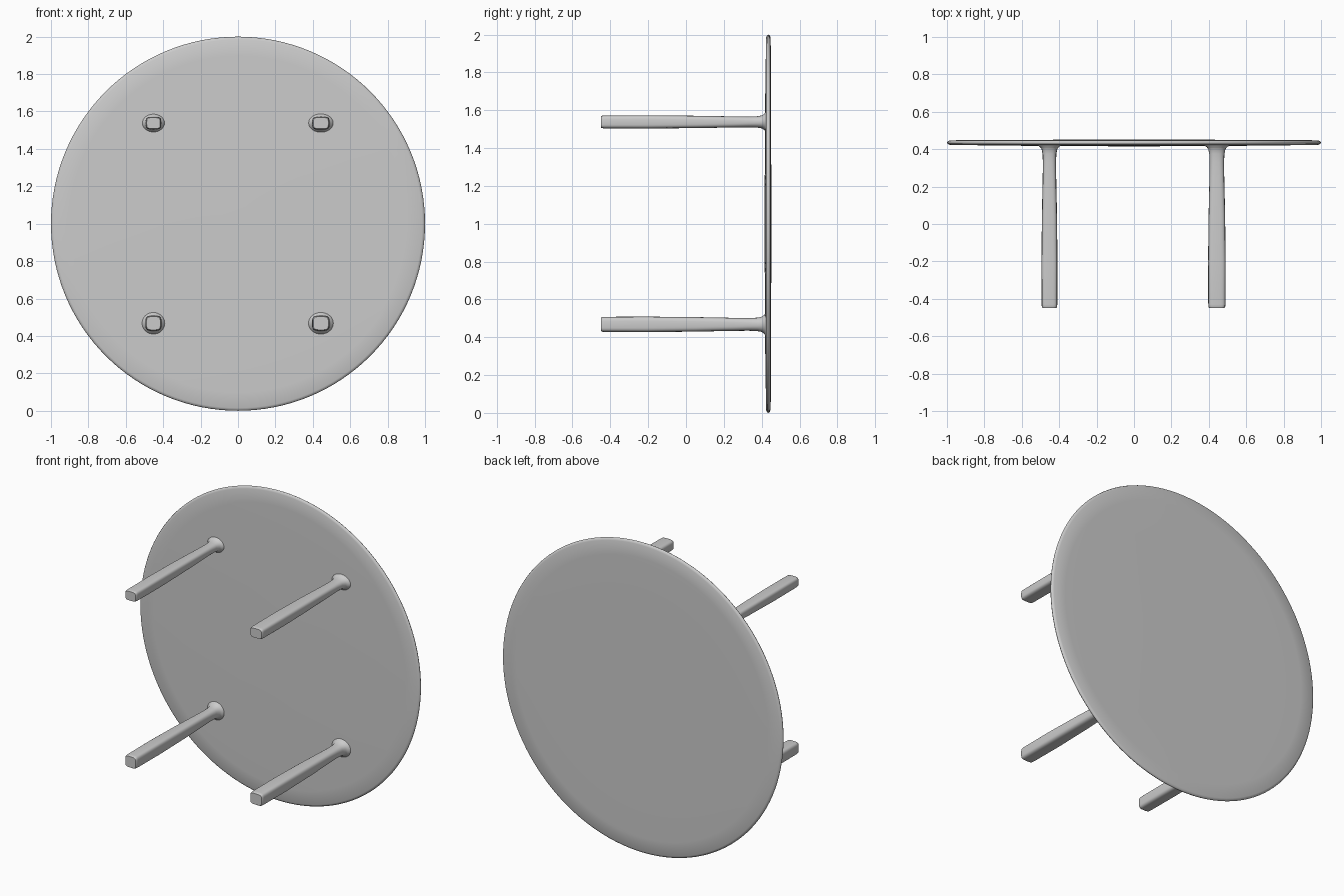
import bpy, bmesh, math

if "Cube" in bpy.data.objects:
    bpy.data.objects.remove(bpy.data.objects["Cube"])


def loft(name, rings, angle=40):
    """Skin a list of equal-length vertex rings and cap both ends."""
    bm = bmesh.new()
    rows = [[bm.verts.new(p) for p in ring] for ring in rings]
    n = len(rows[0])
    for a, b in zip(rows, rows[1:]):
        for i in range(n):
            bm.faces.new((a[i], a[(i + 1) % n], b[(i + 1) % n], b[i]))
    bm.faces.new(rows[0])
    bm.faces.new(rows[-1])
    bmesh.ops.recalc_face_normals(bm, faces=bm.faces)
    mesh = bpy.data.meshes.new(name)
    bm.to_mesh(mesh)
    bm.free()
    obj = bpy.data.objects.new(name, mesh)
    bpy.context.collection.objects.link(obj)
    bpy.context.view_layer.objects.active = obj
    obj.select_set(True)
    bpy.ops.object.shade_smooth_by_angle(angle=math.radians(angle))
    obj.select_set(False)
    return obj


def section(cx, cz, y, w, h, n, count):
    """Superellipse in the XZ plane; n = 2 is round, larger is squarer."""
    pts = []
    for i in range(count):
        t = 2 * math.pi * i / count
        c, s = math.cos(t), math.sin(t)
        pts.append((cx + w / 2 * math.copysign(abs(c) ** (2 / n), c), y,
                    cz + h / 2 * math.copysign(abs(s) ** (2 / n), s)))
    return pts


# Round table top, slightly thicker in the middle, with a rounded rim
top_profile = [(0.1, 0.4155), (0.4, 0.417), (0.7, 0.419), (0.9, 0.422),
               (0.985, 0.4235), (0.996, 0.428), (1.0, 0.435), (0.996, 0.442),
               (0.985, 0.447), (0.9, 0.449), (0.7, 0.450), (0.1, 0.451)]
loft("table_top", [section(0, 1, y, 2 * r, 2 * r, 2, 128)
                   for r, y in top_profile], 60)

# Rounded-square legs: y, scale of the section, squareness
leg_profile = [(-0.45, 0.88, 4), (-0.444, 0.97, 4), (-0.43, 1.0, 4),
               (-0.2, 1.02, 4), (0.05, 0.96, 3.5), (0.25, 0.86, 3),
               (0.33, 0.84, 2.6), (0.375, 0.88, 2.4), (0.4, 1.0, 2.2),
               (0.412, 1.2, 2), (0.419, 1.45, 2), (0.43, 1.5, 2)]
legs = {"upper_left_leg": (-0.452, 1.538, 0.082, 0.066),
        "upper_right_leg": (0.443, 1.538, 0.091, 0.068),
        "lower_left_leg": (-0.452, 0.468, 0.084, 0.080),
        "lower_right_leg": (0.443, 0.468, 0.092, 0.080)}
for name, (x, z, w, h) in legs.items():
    loft(name, [section(x, z, y, w * s, h * s, n, 32)
                for y, s, n in leg_profile], 50)
